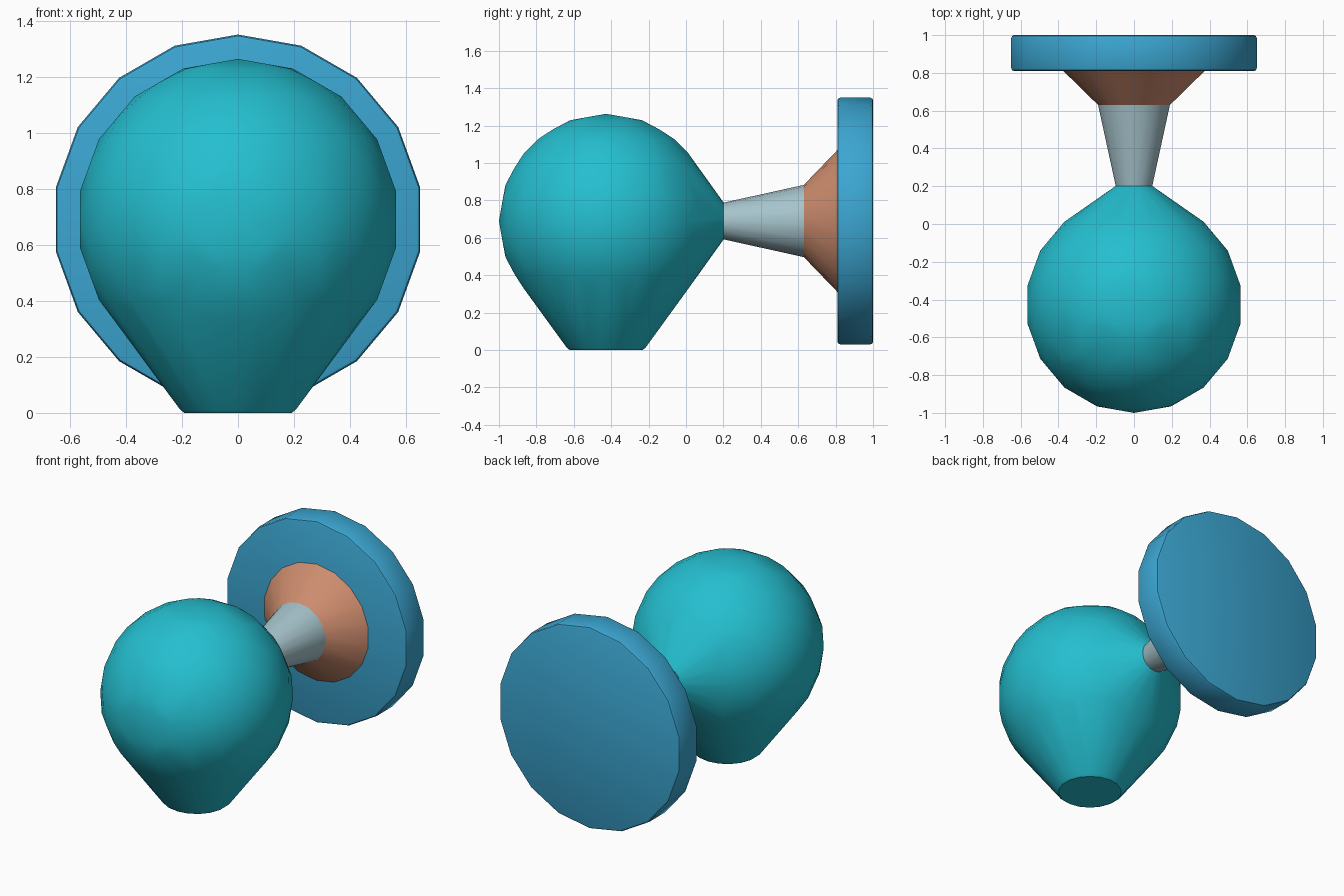
import bpy, bmesh, math
from mathutils import Matrix, Vector

cube = bpy.data.objects.get("Cube")
if cube:
    bpy.data.objects.remove(cube, do_unlink=True)

SIDES = 18
AXIS_Z = 0.69          # height of the shared horizontal axis
BULB_Y = -0.427
BULB_R = 0.573


def material(name, rgb):
    m = bpy.data.materials.new(name)
    m.use_nodes = True
    colour = (*rgb, 1)
    m.diffuse_color = colour
    m.node_tree.nodes["Principled BSDF"].inputs["Base Color"].default_value = colour
    return m


def finish(bm, name, mat):
    bmesh.ops.recalc_face_normals(bm, faces=bm.faces)
    mesh = bpy.data.meshes.new(name)
    bm.to_mesh(mesh)
    bm.free()
    obj = bpy.data.objects.new(name, mesh)
    bpy.context.collection.objects.link(obj)
    mesh.materials.append(mat)
    bpy.ops.object.select_all(action='DESELECT')
    obj.select_set(True)
    bpy.context.view_layer.objects.active = obj
    bpy.ops.object.shade_smooth_by_angle(angle=math.radians(30))
    return obj


def ring(bm, r, centre, upright):
    """Circle of vertices, facing y when upright, otherwise facing z."""
    verts = []
    for i in range(SIDES):
        a = math.tau * i / SIDES
        s, c = r * math.sin(a), r * math.cos(a)
        offset = Vector((s, 0, c)) if upright else Vector((s, c, 0))
        verts.append(bm.verts.new(Vector(centre) + offset))
    return verts


def turned(name, profile, mat):
    """Solid of revolution about the horizontal axis from (y, radius) pairs."""
    bm = bmesh.new()
    rings = [ring(bm, r, (0, y, AXIS_Z), True) for y, r in profile]
    for a, b in zip(rings, rings[1:]):
        for i in range(SIDES):
            j = (i + 1) % SIDES
            bm.faces.new((a[i], a[j], b[j], b[i]))
    bm.faces.new(rings[0])
    bm.faces.new(rings[-1])
    return finish(bm, name, mat)


teal = material("teal", (0.018, 0.52, 0.63))
blue = material("blue", (0.044, 0.38, 0.64))
copper = material("copper", (0.63, 0.27, 0.16))
grey = material("pale grey", (0.38, 0.55, 0.60))

# Bulb: a faceted ball stretched down to a foot and back to a neck
bm = bmesh.new()
place = Matrix.Translation((0, BULB_Y, AXIS_Z))
half_step = Matrix.Rotation(math.pi / 2, 4, 'Z')
for turn in (half_step, Matrix.Rotation(math.pi / 2, 4, 'X') @ half_step):
    bmesh.ops.create_uvsphere(bm, u_segments=SIDES, v_segments=SIDES // 2,
                              radius=BULB_R, matrix=place @ turn)
bmesh.ops.delete(bm, geom=bm.faces[:], context='FACES_ONLY')
bmesh.ops.delete(bm, geom=bm.edges[:], context='EDGES_FACES')
ring(bm, 0.195, (0, BULB_Y, 0), False)
ring(bm, 0.21, (0, BULB_Y, 0.012), False)
ring(bm, 0.1, (0, 0.2, AXIS_Z), True)
hull = bmesh.ops.convex_hull(bm, input=bm.verts[:])
loose = [v for v in bm.verts if not v.link_faces]
bmesh.ops.delete(bm, geom=loose, context='VERTS')
finish(bm, "bulb", teal)

# Tapered stem, flared collar and round wall plate
turned("stem", [(0.2, 0.098), (0.63, 0.193)], grey)
turned("collar", [(0.63, 0.193), (0.815, 0.385)], copper)
turned("wall_plate", [(0.81, 0.645), (0.814, 0.655), (0.825, 0.66),
                      (0.985, 0.66), (0.996, 0.655), (1.0, 0.645)], blue)
